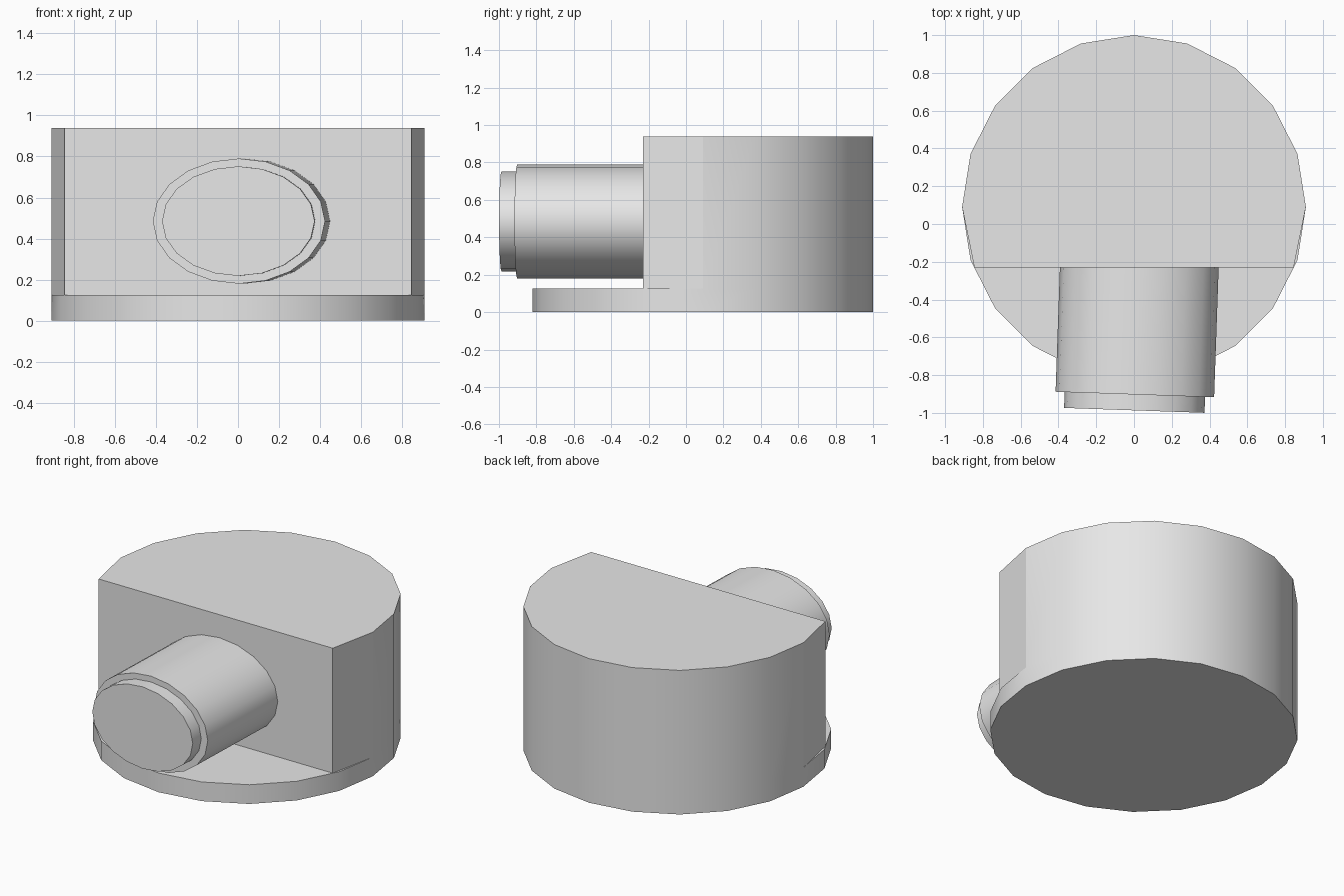
import bpy, bmesh, math
from mathutils import Matrix, Vector

cube = bpy.data.objects.get("Cube")
if cube:
    bpy.data.objects.remove(cube, do_unlink=True)

SIDES = 20
RADIUS, CENTRE_Y = 0.91, 0.09
BASE_TOP, BODY_TOP = 0.125, 0.94
CUT_Y, CUT_X = -0.23, 0.845

grey = bpy.data.materials.new("plain grey")
grey.use_nodes = True
grey.diffuse_color = (0.8, 0.8, 0.8, 1)
grey.node_tree.nodes["Principled BSDF"].inputs["Base Color"].default_value = (0.8, 0.8, 0.8, 1)


def finish(bm, name, angle):
    """Turn a bmesh into a smooth-shaded object with crisp edges."""
    bmesh.ops.recalc_face_normals(bm, faces=bm.faces[:])
    mesh = bpy.data.meshes.new(name)
    bm.to_mesh(mesh)
    bm.free()
    mesh.materials.append(grey)
    obj = bpy.data.objects.new(name, mesh)
    bpy.context.collection.objects.link(obj)
    bpy.ops.object.select_all(action="DESELECT")
    obj.select_set(True)
    bpy.context.view_layer.objects.active = obj
    bpy.ops.object.shade_smooth_by_angle(angle=math.radians(angle))
    return obj


def ring(bm, points, z):
    return [bm.verts.new((x, y, z)) for x, y in points]


def wall(bm, low, high):
    for i in range(len(low)):
        j = (i + 1) % len(low)
        bm.faces.new((low[i], low[j], high[j], high[i]))


# Round base with a stepped-back body whose front is cut flat
outline = []
for i in range(SIDES):
    a = 2 * math.pi * i / SIDES
    outline.append((RADIUS * math.cos(a), CENTRE_Y + RADIUS * math.sin(a)))
half = SIDES // 2
corners = [(-CUT_X, CUT_Y), (CUT_X, CUT_Y)]

bm = bmesh.new()
bottom = ring(bm, outline, 0)
step = ring(bm, outline, BASE_TOP)
bm.faces.new(bottom)
wall(bm, bottom, step)
foot_corners = ring(bm, corners, BASE_TOP)
bm.faces.new(step[half:] + [step[0]] + foot_corners[::-1])
body_foot = step[:half + 1] + foot_corners
body_top = ring(bm, outline[:half + 1] + corners, BODY_TOP)
wall(bm, body_foot, body_top)
bm.faces.new(body_top)
finish(bm, "body", 19)

# Oval barrel and end cap, turned slightly sideways
turn = Matrix.Rotation(math.radians(-2), 4, "Z")
root = Vector((0.028, CUT_Y, 0.485))


def oval_tube(name, rx, rz, start, end):
    bm = bmesh.new()
    bmesh.ops.create_cone(bm, cap_ends=True, segments=SIDES, radius1=1, radius2=1, depth=1)
    shape = (Matrix.Translation(root) @ turn
             @ Matrix.Translation((0, -(start + end) / 2, 0))
             @ Matrix.Diagonal((rx, end - start, rz, 1))
             @ Matrix.Rotation(math.pi / 2, 4, "X"))
    bm.transform(shape)
    finish(bm, name, 30)


oval_tube("barrel", 0.42, 0.305, -0.05, 0.673)
oval_tube("barrel_cap", 0.372, 0.267, 0.65, 0.757)
